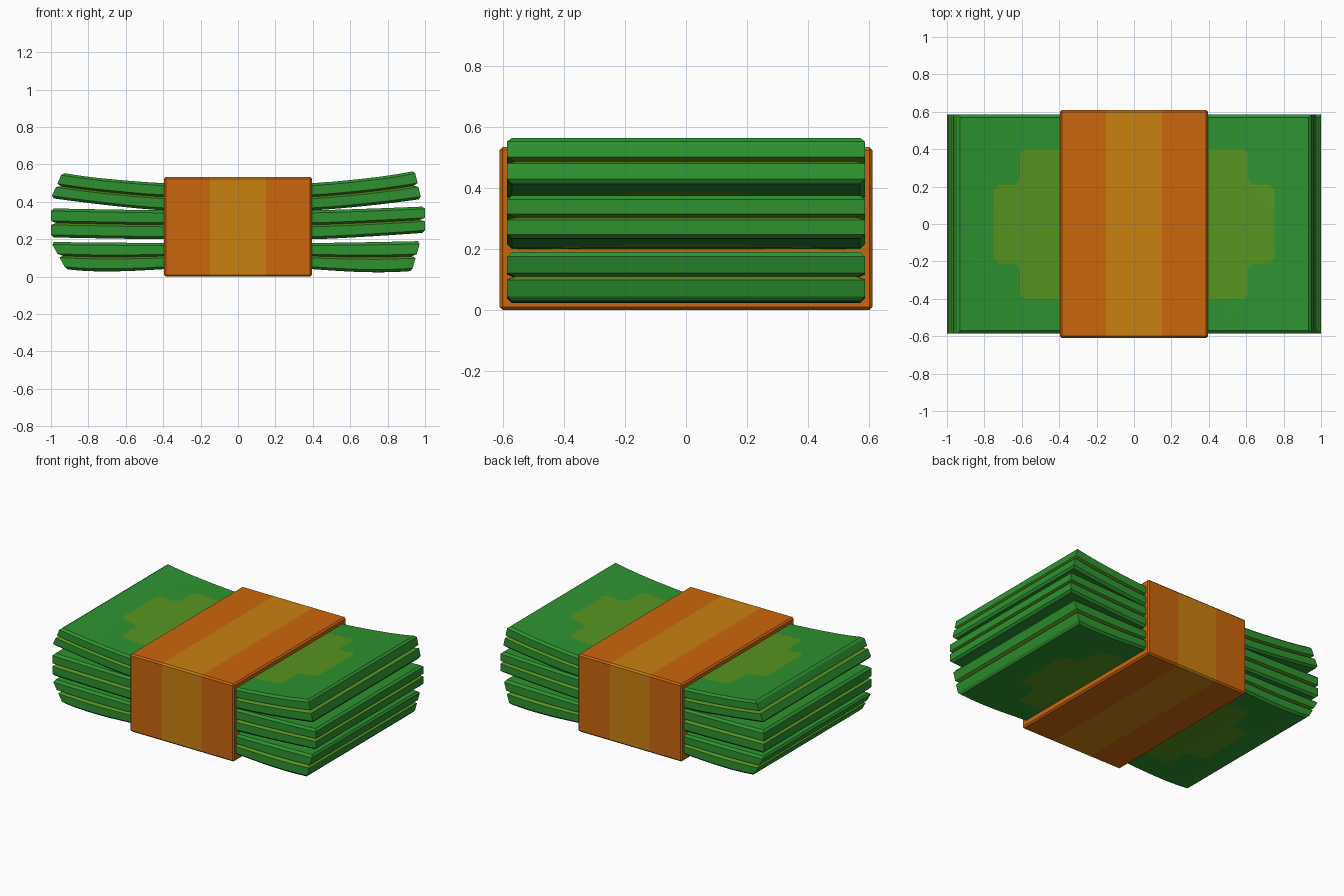
import bpy, bmesh, math
from mathutils import Vector

if "Cube" in bpy.data.objects:
    bpy.data.objects.remove(bpy.data.objects["Cube"])


def material(name, rgb):
    m = bpy.data.materials.new(name)
    m.diffuse_color = (*rgb, 1)
    m.use_nodes = True
    m.node_tree.nodes["Principled BSDF"].inputs["Base Color"].default_value = m.diffuse_color
    return m


GREEN = material("note green", (0.027, 0.29, 0.03))
OLIVE = material("print olive", (0.095, 0.30, 0.015))
ORANGE = material("band orange", (0.60, 0.135, 0.004))
AMBER = material("band stripe amber", (0.60, 0.22, 0.005))


def cut(bm, point, normal):
    bmesh.ops.bisect_plane(bm, geom=bm.verts[:] + bm.edges[:] + bm.faces[:],
                           plane_co=point, plane_no=normal, dist=1e-5)


def finish(bm, name, mats):
    bmesh.ops.recalc_face_normals(bm, faces=bm.faces)
    me = bpy.data.meshes.new(name)
    bm.to_mesh(me)
    bm.free()
    for m in mats:
        me.materials.append(m)
    ob = bpy.data.objects.new(name, me)
    bpy.context.collection.objects.link(ob)
    return ob


def in_print(x, y):
    """Stepped printed panel with softened corners."""
    return ((x < .75 and y < .21 and x + y < .935)
            or (x < .61 and y < .40 and x + y < .985)
            or (x < .64 and y < .24 and x + y < .845))


def bundle(name, z0, z1, left, right, sag=0.0):
    """left/right: (end x at bottom, end x at top, bottom lift, top lift)."""
    h, half_y = z1 - z0, .585
    # stacked rings: inset and height fraction, with a V groove halfway
    rings = [(.015, 0), (0, .09), (0, .43), (.028, .5),
             (0, .57), (0, .91), (.015, 1)]
    bm = bmesh.new()
    loops = []
    for inset, f in rings:
        a, b = 1 - inset, half_y - inset
        loops.append([bm.verts.new((x, y, f)) for x, y in
                      ((-a, -b), (a, -b), (a, b), (-a, b))])
    bm.faces.new(loops[0][::-1])
    bm.faces.new(loops[-1])
    for i, (lo, hi) in enumerate(zip(loops, loops[1:])):
        for k in range(4):
            f = bm.faces.new((lo[k], lo[(k + 1) % 4], hi[(k + 1) % 4], hi[k]))
            f.material_index = int(i in (2, 3))
    # cuts for the bends and the printed panel
    for s in (-1, 1):
        for x in (.4, .5, .61, .64, .75, .87):
            cut(bm, (s * x, 0, 0), (1, 0, 0))
        for y in (.21, .24, .40):
            cut(bm, (0, s * y, 0), (0, 1, 0))
        for c in (.845, .935, .985):
            for t in (-1, 1):
                cut(bm, (s * c, 0, 0), (s, t, 0))
    for f in bm.faces:
        c = f.calc_center_median()
        if (c.z < .01 or c.z > .99) and in_print(abs(c.x), abs(c.y)):
            f.material_index = 1
    # bend and skew the loose ends
    for v in bm.verts:
        e0, e1, d0, d1 = left if v.co.x < 0 else right
        t = max(0, (abs(v.co.x) - .4) / .6)
        f = v.co.z
        lift = (d0 + (d1 - d0) * f) * t ** 1.25
        end = e0 + (e1 - e0) * f
        skew = max(0, (abs(v.co.x) - .80) / .2)
        v.co.x -= math.copysign((1 - end) * skew, v.co.x)
        v.co.z = z0 + h * f + lift - sag * (1 - f) * math.sin(math.pi * min(t, 1))
    return finish(bm, name, (GREEN, OLIVE))


# three note bundles, fanning out at the ends
bundle("bottom_bundle", .04, .18, (.92, 1.0, 0, .005), (.93, .975, -.01, .01), .012)
bundle("middle_bundle", .20, .355, (1, 1, .01, .01), (1, 1, .035, .02))
bundle("top_bundle", .355, .50, (1.0, .94, .065, .055), (.98, .945, .06, .065))

# paper band with a lighter centre stripe
bm = bmesh.new()
bmesh.ops.create_cube(bm, size=1)
for v in bm.verts:
    v.co = Vector((v.co.x * .79, v.co.y * 1.22, (v.co.z + .5) * .533))
bmesh.ops.bevel(bm, geom=bm.edges[:], offset=.01, segments=1, affect='EDGES')
for x in (-.15, .15):
    cut(bm, (x, 0, 0), (1, 0, 0))
for f in bm.faces:
    c = f.calc_center_median()
    f.material_index = int(abs(c.x) < .15)
finish(bm, "paper_band", (ORANGE, AMBER))
